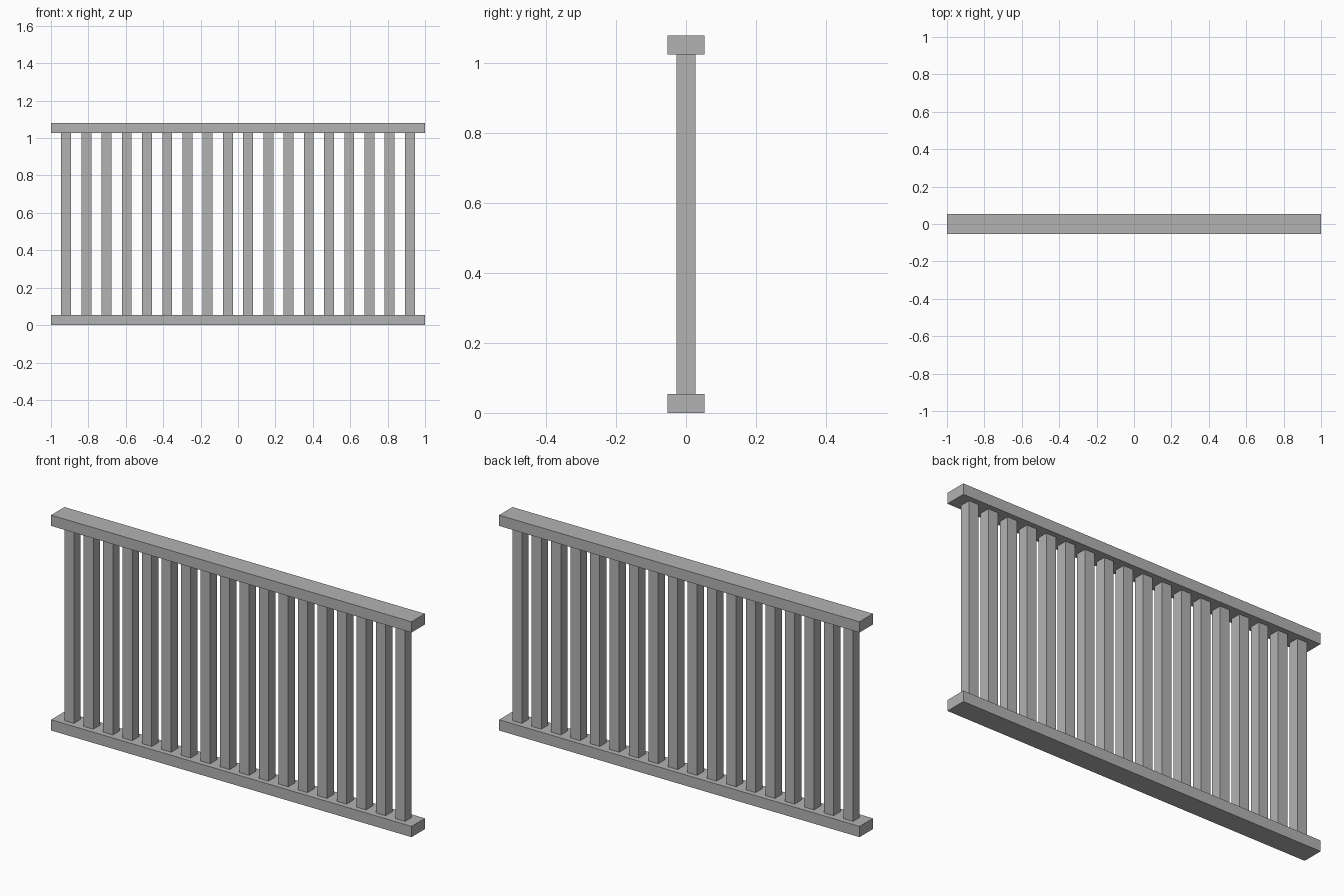
import bpy

# Remove the default object
cube = bpy.data.objects.get("Cube")
if cube:
    bpy.data.objects.remove(cube, do_unlink=True)

LENGTH, HEIGHT = 2.0, 1.08
RAIL_DEPTH, RAIL_HEIGHT = 0.106, 0.054
POST = 0.053
COUNT, REACH = 18, 0.919

grey = bpy.data.materials.new("grey_paint")
grey.use_nodes = True
colour = (0.45, 0.45, 0.45, 1)
grey.diffuse_color = colour
grey.node_tree.nodes["Principled BSDF"].inputs["Base Color"].default_value = colour


def box(name, centre, size):
    bpy.ops.mesh.primitive_cube_add(size=1, location=centre)
    obj = bpy.context.object
    obj.name = name
    obj.scale = size
    bpy.ops.object.transform_apply(location=False, rotation=False, scale=True)
    obj.data.materials.append(grey)
    return obj


# Horizontal rails
rail = (LENGTH, RAIL_DEPTH, RAIL_HEIGHT)
box("bottom_rail", (0, 0, RAIL_HEIGHT / 2), rail)
box("top_rail", (0, 0, HEIGHT - RAIL_HEIGHT / 2), rail)

# Evenly spaced square balusters between the rails
for i in range(COUNT):
    x = -REACH + 2 * REACH * i / (COUNT - 1)
    box(f"baluster_{i + 1}", (x, 0, HEIGHT / 2),
        (POST, POST, HEIGHT - 2 * RAIL_HEIGHT))
